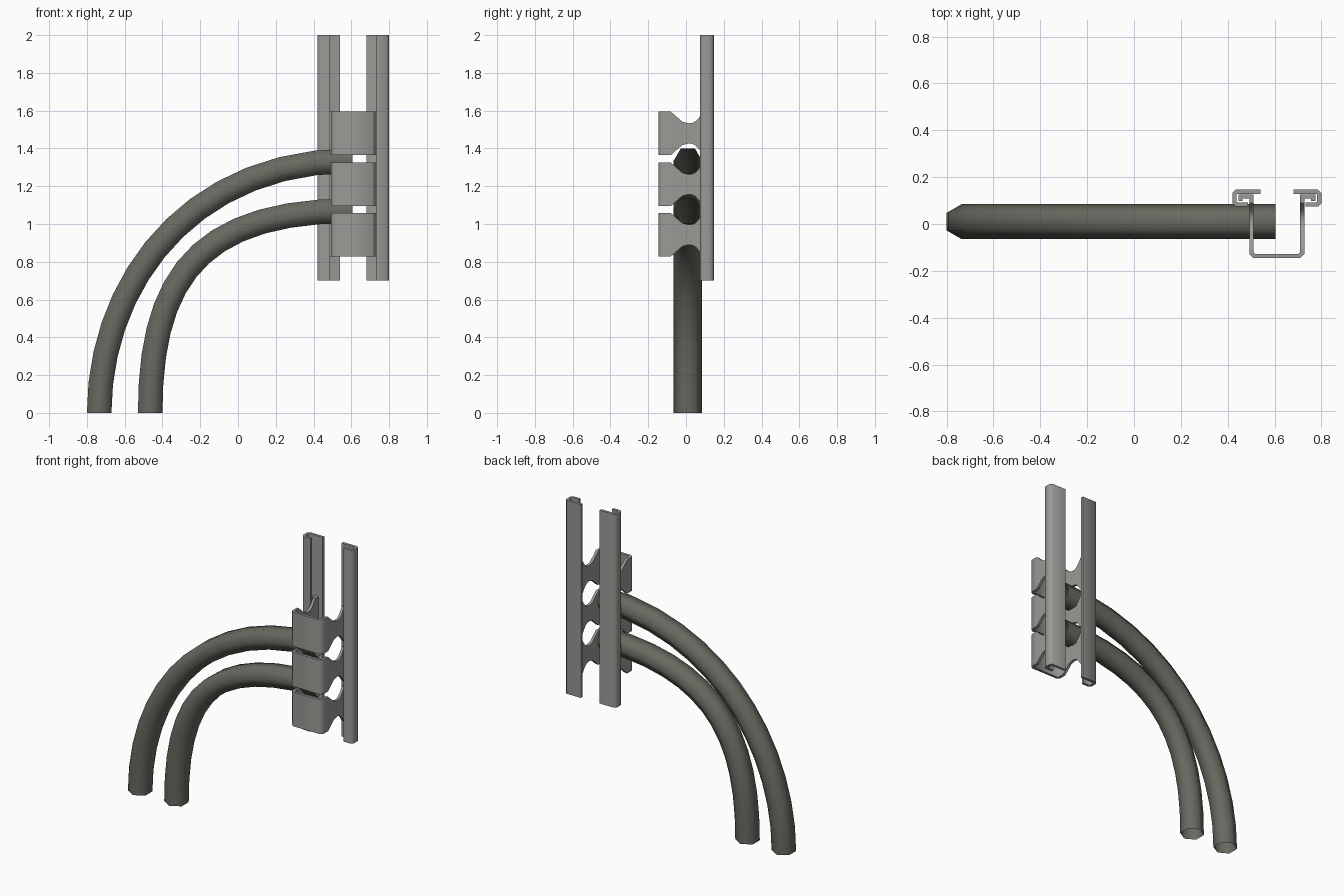
import bpy, bmesh, math
from mathutils import Vector

if "Cube" in bpy.data.objects:
    bpy.data.objects.remove(bpy.data.objects["Cube"])

MID_X = 0.61        # mirror plane of the rails and clips
SHEET = 0.018       # sheet metal thickness


def material(name, color):
    m = bpy.data.materials.new(name)
    m.diffuse_color = (*color, 1)
    m.use_nodes = True
    m.node_tree.nodes["Principled BSDF"].inputs["Base Color"].default_value = m.diffuse_color
    return m


steel = material("galvanised_grey", (0.32, 0.32, 0.305))
rubber = material("dark_cable_grey", (0.14, 0.136, 0.115))


def add_object(name, bm, mat):
    bmesh.ops.recalc_face_normals(bm, faces=bm.faces)
    me = bpy.data.meshes.new(name)
    bm.to_mesh(me)
    bm.free()
    me.materials.append(mat)
    ob = bpy.data.objects.new(name, me)
    bpy.context.collection.objects.link(ob)
    bpy.ops.object.select_all(action='DESELECT')
    ob.select_set(True)
    bpy.context.view_layer.objects.active = ob
    return ob


def sheet(name, path, z_range):
    """Strip along an xy path; z_range(x, y) gives its lower and upper edge."""
    bm = bmesh.new()
    cols = []
    for x, y in path:
        cols.append([bm.verts.new((x, y, z)) for z in z_range(x, y)])
    for a, b in zip(cols, cols[1:]):
        bm.faces.new((a[0], b[0], b[1], a[1]))
    ob = add_object(name, bm, steel)
    mod = ob.modifiers.new("thickness", 'SOLIDIFY')
    mod.thickness = SHEET
    mod.offset = 0
    mod.use_even_offset = True
    bpy.ops.object.modifier_apply(modifier=mod.name)
    bpy.ops.object.shade_smooth_by_angle(angle=math.radians(50))


def mirrored(path):
    return [(2 * MID_X - x, y) for x, y in path]


# Two upright C-shaped rails facing each other
rail = [(0.54, 0.138), (0.438, 0.138), (0.429, 0.129), (0.429, 0.092),
        (0.438, 0.083), (0.487, 0.083)]
sheet("left_rail", rail, lambda x, y: (0.70, 2.0))
sheet("right_rail", mirrored(rail), lambda x, y: (0.70, 2.0))

# Three U-shaped clips, waisted at the sides and hooked into the rails
waist = [(0.09, 0.115), (0.07, 0.085), (0.05, 0.064), (0.035, 0.056),
         (0.015, 0.053), (-0.02, 0.062), (-0.05, 0.088), (-0.08, 0.115)]


def half_height(y):
    for (y1, h1), (y0, h0) in zip(waist, waist[1:]):
        if y0 <= y <= y1:
            return h0 + (h1 - h0) * (y - y0) / (y1 - y0)
    return 0.115


half = [(0.455, 0.098), (0.455, 0.118), (0.502, 0.118)]
half += [(0.502, y) for y, h in waist] + [(0.502, -0.125), (0.514, -0.137)]
clip = half + mirrored(half)[::-1]
for label, zc in (("lower", 0.943), ("middle", 1.21), ("upper", 1.48)):
    sheet(label + "_clip", clip,
          lambda x, y, c=zc: (c - half_height(y), c + half_height(y)))


# Two bent six-sided cables with open ends
def cable(name, p0, p1, p2, p3, steps=13, sides=6, r=0.075):
    p0, p1, p2, p3 = (Vector((x, 0.01, z)) for x, z in (p0, p1, p2, p3))
    bm = bmesh.new()
    rings = []
    for i in range(steps + 1):
        t = i / steps
        s = 1 - t
        c = s**3 * p0 + 3 * s * s * t * p1 + 3 * s * t * t * p2 + t**3 * p3
        d = (s * s * (p1 - p0) + 2 * s * t * (p2 - p1) + t * t * (p3 - p2)).normalized()
        n = Vector((-d.z, 0, d.x))
        rings.append([bm.verts.new(c + r * (math.cos(a) * Vector((0, 1, 0)) + math.sin(a) * n))
                      for a in (2 * math.pi * k / sides for k in range(sides))])
    for a, b in zip(rings, rings[1:]):
        for k in range(sides):
            j = (k + 1) % sides
            bm.faces.new((a[k], a[j], b[j], b[k]))
    add_object(name, bm, rubber)
    bpy.ops.object.shade_smooth()


cable("outer_cable", (-0.735, 0), (-0.735, 0.68), (-0.26, 1.335), (0.605, 1.335))
cable("inner_cable", (-0.465, 0), (-0.465, 0.71), (-0.21, 1.07), (0.605, 1.07))
